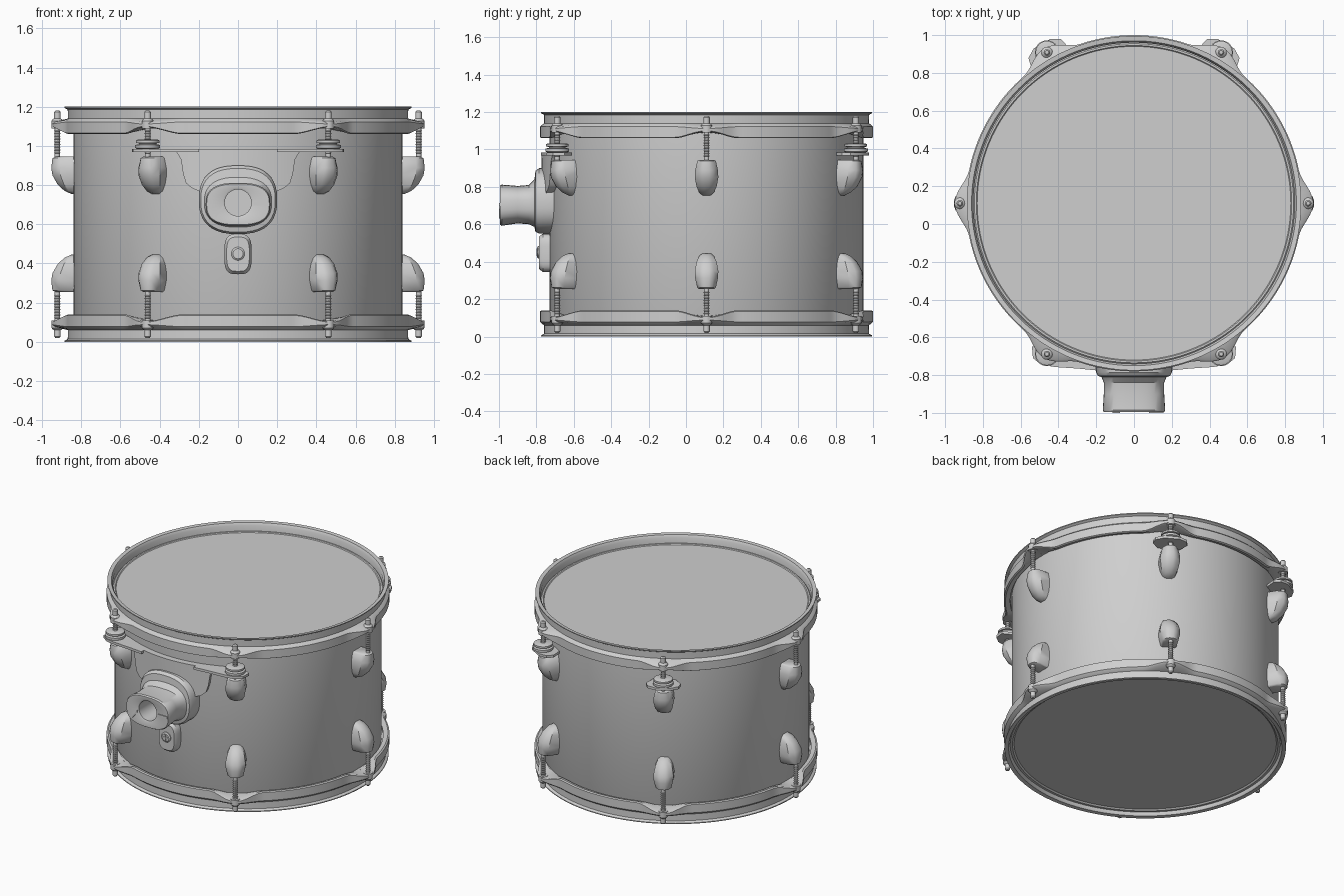
import bpy, bmesh
from math import cos, sin, pi, radians, copysign, asin
from mathutils import Vector

cube = bpy.data.objects.get("Cube")
if cube:
    bpy.data.objects.remove(cube, do_unlink=True)

CY = 0.11          # drum axis in y
TOP = 1.2          # drum height
LUG_ANGLES = [radians(60 * i) for i in range(6)]
made = []

grey = bpy.data.materials.new("plain grey")
grey.use_nodes = True
grey.diffuse_color = (0.62, 0.62, 0.62, 1)
grey.node_tree.nodes["Principled BSDF"].inputs["Base Color"].default_value = grey.diffuse_color


def loft(name, rings, caps=True, loop=False):
    """Skin a list of equal-sized closed rings."""
    bm = bmesh.new()
    vs = [[bm.verts.new(p) for p in ring] for ring in rings]
    n = len(vs[0])
    pairs = list(zip(vs, vs[1:]))
    if loop:
        pairs.append((vs[-1], vs[0]))
    for a, b in pairs:
        for i in range(n):
            j = (i + 1) % n
            bm.faces.new((a[i], a[j], b[j], b[i]))
    if caps and not loop:
        bm.faces.new(vs[0])
        bm.faces.new(vs[-1])
    bmesh.ops.recalc_face_normals(bm, faces=bm.faces)
    mesh = bpy.data.meshes.new(name)
    bm.to_mesh(mesh)
    bm.free()
    mesh.materials.append(grey)
    obj = bpy.data.objects.new(name, mesh)
    bpy.context.collection.objects.link(obj)
    made.append(obj)
    return obj


def lathe(name, profile, x=0, y=CY, n=128):
    """Turn an (r, z) profile about a vertical axis."""
    return loft(name, [[(x + r * cos(2 * pi * i / n), y + r * sin(2 * pi * i / n), z)
                        for i in range(n)] for r, z in profile])


def polar(a, r, t, z):
    """Point at radius r and tangential offset t, in the direction a."""
    return (r * cos(a) - t * sin(a), CY + r * sin(a) + t * cos(a), z)


def oval(y, hw, low, high, p=1.0, n=40):
    """Superellipse ring facing the front."""
    ring = []
    for i in range(n):
        c, s = cos(2 * pi * i / n), sin(2 * pi * i / n)
        ring.append((hw * copysign(abs(c) ** p, c), y,
                     (low + high) / 2 + (high - low) / 2 * copysign(abs(s) ** p, s)))
    return ring


def slab(name, outline, z0, z1):
    return loft(name, [[(x, y, z) for x, y in outline] for z in (z0, z1)])


# Shell and heads
lathe("shell", [(0.835, 0.05), (0.84, 0.06), (0.84, 1.14), (0.835, 1.15)][:3])
lathe("top_head", [(0.86, 1.09), (0.86, 1.13), (0.845, 1.145), (0.835, 1.145), (0.825, 1.135)])
lathe("bottom_head", [(0.86, 0.11), (0.86, 0.04), (0.85, 0.025), (0.835, 0.025), (0.825, 0.033)])


# Flanged hoops with an ear at every tension rod
def hoop(name, flip):
    rings = []
    n = 288
    for i in range(n):
        a = 2 * pi * i / n
        off = (a + pi / 6) % (pi / 3) - pi / 6
        b = cos(off / 0.2 * pi / 2) ** 2 if abs(off) < 0.2 else 0
        e = 0.058 * b
        profile = [(0.85, 1.1), (0.85, 1.18), (0.86, 1.197), (0.885, 1.2), (0.885, 1.194),
                   (0.869, 1.185), (0.868, 1.14), (0.88 + e, 1.132 - 0.01 * b),
                   (0.89 + e, 1.122 - 0.01 * b), (0.89 + e, 1.065 + 0.035 * b),
                   (0.88 + e, 1.06 + 0.035 * b), (0.85, 1.07 + 0.02 * b)]
        rings.append([polar(a, r, 0, TOP - z if flip else z) for r, z in profile])
    loft(name, rings, loop=True)


hoop("top_hoop", False)
hoop("bottom_hoop", True)

# Lug casings: height along the casing, half width, outer radius
LUG = [(0, 0.042, 0.93), (0.04, 0.05, 0.947), (0.3, 0.061, 0.953), (0.5, 0.063, 0.947),
       (0.75, 0.054, 0.92), (0.92, 0.04, 0.885), (1, 0.022, 0.85)]
ROD = [(0.014, 0.92), (0.014, 1.09), (0.03, 1.09), (0.03, 1.128), (0.024, 1.136),
       (0.017, 1.14), (0.017, 1.172), (0.01, 1.18)]


def tension_set(label, a, flip):
    def up(z):
        return TOP - z if flip else z
    rings = []
    for t, w, r in LUG:
        z = up(0.945 - 0.19 * t)
        mid = 0.82 + (r - 0.82) * 0.68
        half = [(0.82, w), (mid, w), (r - 0.008, w * 0.6), (r, w * 0.25)]
        rings.append([polar(a, q, s, z) for q, s in half]
                     + [polar(a, q, -s, z) for q, s in reversed(half)])
    loft(label + "_lug", rings)
    x, y, _ = polar(a, 0.922, 0, 0)
    lathe(label + "_tension_rod", [(r, up(z)) for r, z in ROD], x, y, 16)
    # Thread ridges
    for k in range(9):
        z = up(0.965 + k * 0.014)
        lathe(label + "_thread", [(0.013, z - 0.004), (0.017, z), (0.013, z + 0.004)], x, y, 12)


for i, a in enumerate(LUG_ANGLES):
    tension_set(f"top_{i}", a, False)
    tension_set(f"bottom_{i}", a, True)
    # Rubber washers on the four suspended rods
    if i not in (0, 3):
        x, y, _ = polar(a, 0.922, 0, 0)
        lathe(f"washer_{i}", [(0.055, 0.985), (0.064, 0.99), (0.064, 1.005), (0.045, 1.008),
                              (0.045, 1.013), (0.06, 1.016), (0.06, 1.028), (0.05, 1.033)], x, y, 32)
    # Small rear support plates
    if i in (1, 2):
        shape = [(0.842, 0.07), (0.9, 0.11), (0.945, 0.1), (0.975, 0.05)]
        pts = [polar(a, r, t, 0)[:2] for r, t in shape]
        pts += [polar(a, r, -t, 0)[:2] for r, t in reversed(shape)]
        slab(f"rear_plate_{i}", pts, 0.968, 0.985)

# Suspension arms reaching from the front rods to the mount
ARM = [(0.54, -0.65), (0.535, -0.71), (0.49, -0.745), (0.42, -0.757), (0.3, -0.765),
       (0.2, -0.775), (0.2, -0.71), (0.3, -0.675), (0.4, -0.635), (0.47, -0.61)]
for side, s in (("left", 1), ("right", -1)):
    slab(side + "_suspension_arm", [(s * x, y) for x, y in ARM], 0.968, 0.985)

# Curved bracket hugging the shell
rings = []
for z, w in [(0.985, 0.33), (0.965, 0.31), (0.93, 0.29), (0.86, 0.28), (0.81, 0.265),
             (0.785, 0.235), (0.765, 0.19), (0.7, 0.17)]:
    arc = [asin(w / 0.88) * (k / 8 - 1) for k in range(17)]
    rings.append([(0.882 * sin(q), CY - 0.882 * cos(q), z) for q in arc]
                 + [(0.835 * sin(q), CY - 0.835 * cos(q), z) for q in reversed(arc)])
loft("mount_bracket", rings)

# Mount boss, flared tube and bore
loft("mount_tube", [
    oval(-0.7, 0.2, 0.55, 0.9, 0.8), oval(-0.785, 0.2, 0.55, 0.9, 0.8),
    oval(-0.805, 0.19, 0.56, 0.885, 0.8), oval(-0.81, 0.172, 0.585, 0.84, 0.8),
    oval(-0.84, 0.16, 0.6, 0.81, 0.75), oval(-0.9, 0.16, 0.605, 0.805, 0.75),
    oval(-0.985, 0.165, 0.592, 0.812, 0.75), oval(-0.995, 0.16, 0.598, 0.806, 0.75),
    oval(-0.995, 0.078, 0.632, 0.788), oval(-0.99, 0.068, 0.642, 0.778),
    oval(-0.82, 0.068, 0.642, 0.778)])
# Clamp seams on the tube face
for name, x0, x1, za, zb in (("left_clamp_seam", 0.08, 0.155, 0.705, 0.705),
                             ("right_clamp_seam", -0.075, -0.115, 0.69, 0.64)):
    loft(name, [[(x0, y, za - 0.008), (x1, y, zb - 0.008), (x1, y, zb + 0.008), (x0, y, za + 0.008)]
                for y in (-0.993, -1.0)])

# Small lower plate with its screw
loft("lower_plate", [oval(-0.7, 0.07, 0.345, 0.55, 0.6), oval(-0.765, 0.07, 0.345, 0.55, 0.6),
                     oval(-0.785, 0.058, 0.36, 0.535, 0.6)])
loft("plate_screw", [oval(-0.78, 0.034, 0.416, 0.484), oval(-0.79, 0.034, 0.416, 0.484),
                     oval(-0.796, 0.026, 0.424, 0.476)])
for name, w, h in (("screw_slot_across", 0.02, 0.004), ("screw_slot_upright", 0.004, 0.02)):
    loft(name, [[(-w, y, 0.45 - h), (w, y, 0.45 - h), (w, y, 0.45 + h), (-w, y, 0.45 + h)]
                for y in (-0.795, -0.799)])

# Smooth shading with crisp edges
bpy.ops.object.select_all(action="DESELECT")
for obj in made:
    obj.select_set(True)
bpy.context.view_layer.objects.active = made[0]
bpy.ops.object.shade_smooth_by_angle(angle=radians(35))
